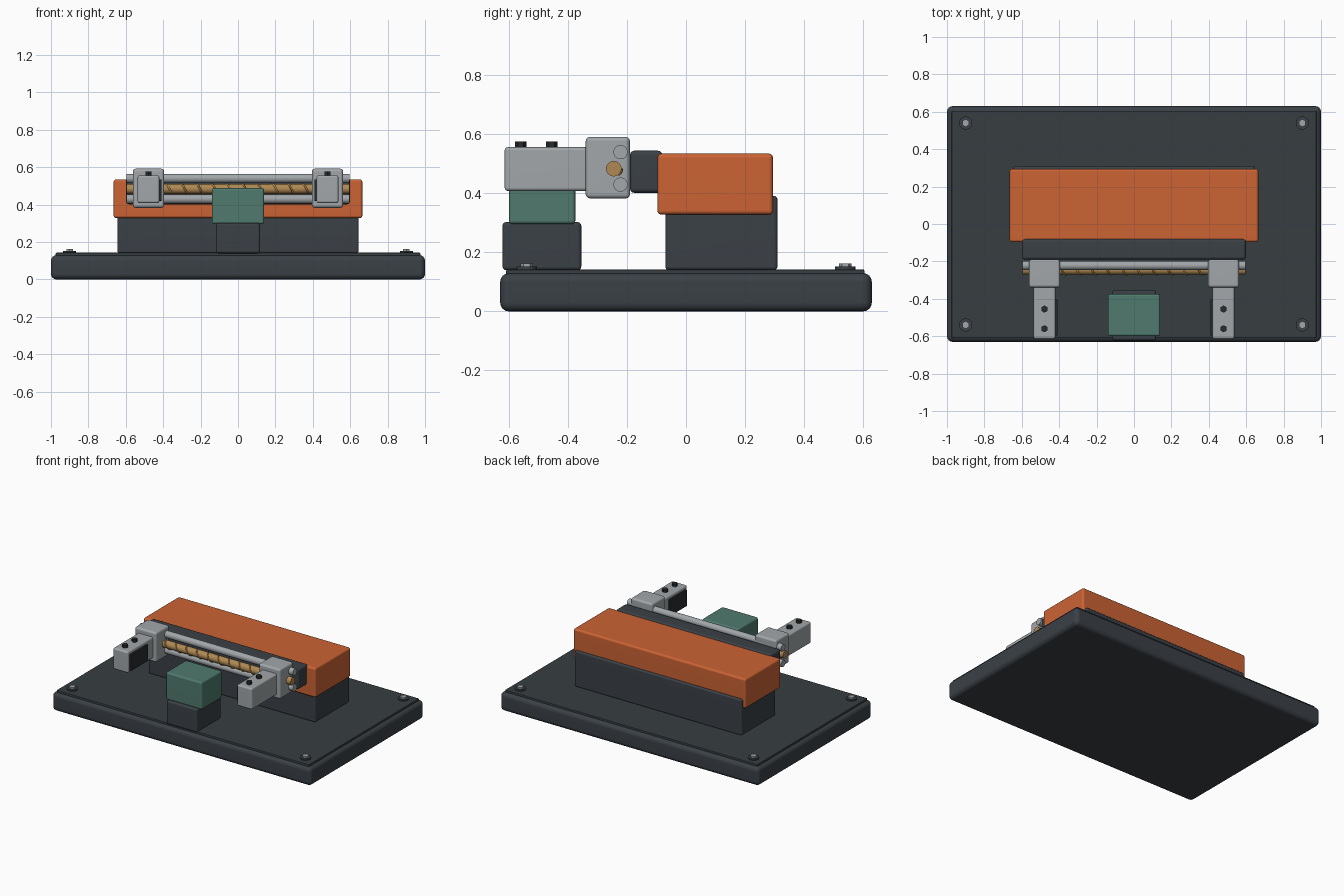
import bpy, bmesh, math
from mathutils import Matrix, Vector

if "Cube" in bpy.data.objects:
    bpy.data.objects.remove(bpy.data.objects["Cube"], do_unlink=True)


def material(name, rgb):
    m = bpy.data.materials.new(name)
    m.use_nodes = True
    m.diffuse_color = (*rgb, 1)
    m.node_tree.nodes["Principled BSDF"].inputs["Base Color"].default_value = (*rgb, 1)
    return m


charcoal = material("charcoal", (0.043, 0.052, 0.062))
slate = material("dark slate", (0.038, 0.047, 0.053))
orange = material("orange", (0.60, 0.125, 0.034))
steel = material("light steel", (0.36, 0.385, 0.40))
green = material("muted green", (0.08, 0.195, 0.155))
brass = material("brass", (0.43, 0.25, 0.085))
black = material("black", (0.02, 0.024, 0.027))


def finish(bm, name, mat):
    mesh = bpy.data.meshes.new(name)
    bm.to_mesh(mesh)
    bm.free()
    mesh.materials.append(mat)
    obj = bpy.data.objects.new(name, mesh)
    bpy.context.collection.objects.link(obj)
    bpy.ops.object.select_all(action='DESELECT')
    obj.select_set(True)
    bpy.context.view_layer.objects.active = obj
    bpy.ops.object.shade_smooth_by_angle(angle=math.radians(35))
    obj.modifiers.new("Even Normals", 'WEIGHTED_NORMAL').keep_sharp = True
    return obj


def box(name, x, y, z, mat, bevel=0.012, segments=3):
    """Rounded box spanning the given (low, high) ranges."""
    bm = bmesh.new()
    bmesh.ops.create_cube(bm, size=1)
    for v in bm.verts:
        v.co = Vector(sum(r) / 2 + c * (r[1] - r[0]) for c, r in zip(v.co, (x, y, z)))
    bmesh.ops.bevel(bm, geom=bm.edges[:], offset=bevel, segments=segments,
                    profile=0.5, affect='EDGES')
    return finish(bm, name, mat)


def cylinder(name, centre, radius, length, mat, axis='Z', sides=32):
    bm = bmesh.new()
    bmesh.ops.create_cone(bm, cap_ends=True, segments=sides, radius1=radius,
                          radius2=radius, depth=length)
    if axis == 'X':
        bm.transform(Matrix.Rotation(math.pi / 2, 4, 'Y'))
    bm.transform(Matrix.Translation(centre))
    return finish(bm, name, mat)


# Base slab with its raised top plate
box("base_slab", (-1, 1), (-0.63, 0.63), (0, 0.13), charcoal, 0.03, 4)
box("base_top_plate", (-0.975, 0.975), (-0.61, 0.605), (0.1, 0.143), slate, 0.006, 2)

# Corner bolts on washers
for sx, side in ((-1, "right"), (1, "left")):
    for sy, end in ((-1, "front"), (1, "back")):
        x, y = sx * 0.9, sy * 0.54
        cylinder(f"base_washer_{end}_{side}", (x, y, 0.146), 0.035, 0.012, charcoal)
        cylinder(f"base_bolt_{end}_{side}", (x, y, 0.155), 0.021, 0.016, steel, sides=6)

# Main body and its cover
box("body_housing", (-0.645, 0.645), (-0.07, 0.31), (0.14, 0.392), charcoal)
box("body_cover", (-0.665, 0.665), (-0.097, 0.295), (0.328, 0.535), orange, 0.014)
box("rail_backing", (-0.598, 0.598), (-0.19, -0.08), (0.402, 0.545), charcoal, 0.015)

# Guide rods and lead screw
cylinder("guide_rod_upper", (0, -0.222, 0.54), 0.024, 1.19, steel, 'X')
cylinder("guide_rod_lower", (0, -0.222, 0.43), 0.024, 1.19, steel, 'X')
cylinder("lead_screw", (0, -0.245, 0.484), 0.026, 1.19, brass, 'X')

# Helical thread on the lead screw
curve = bpy.data.curves.new("lead_screw_thread", 'CURVE')
curve.dimensions = '3D'
curve.bevel_depth = 0.005
curve.bevel_resolution = 1
turns, steps = 14, 24
spline = curve.splines.new('POLY')
spline.points.add(turns * steps)
for i, p in enumerate(spline.points):
    a = 2 * math.pi * i / steps
    x = 1.14 * (i / (turns * steps) - 0.5)
    p.co = (x, -0.245 + 0.026 * math.cos(a), 0.484 + 0.026 * math.sin(a), 1)
curve.materials.append(brass)
bpy.context.collection.objects.link(bpy.data.objects.new("lead_screw_thread", curve))

# Mirrored sliding carriages with gripping arms
for s, side in ((-1, "right"), (1, "left")):
    def span(a, b):
        return tuple(sorted((s * a, s * b)))
    box(f"carriage_{side}", span(0.395, 0.562), (-0.34, -0.19), (0.383, 0.592), steel, 0.015)
    box(f"arm_{side}", span(0.42, 0.537), (-0.615, -0.32), (0.408, 0.557), steel)
    box(f"arm_pad_{side}", span(0.408, 0.43), (-0.595, -0.405), (0.42, 0.535), black, 0.004, 2)
    for y, end in ((-0.56, "front"), (-0.455, "back")):
        cylinder(f"arm_bolt_{end}_{side}", (s * 0.479, y, 0.56), 0.019, 0.032, black, sides=6)

# Workpiece on its pedestal
box("pedestal", (-0.118, 0.118), (-0.622, -0.355), (0.14, 0.303), charcoal)
box("workpiece_block", (-0.14, 0.14), (-0.6, -0.375), (0.296, 0.488), green)
